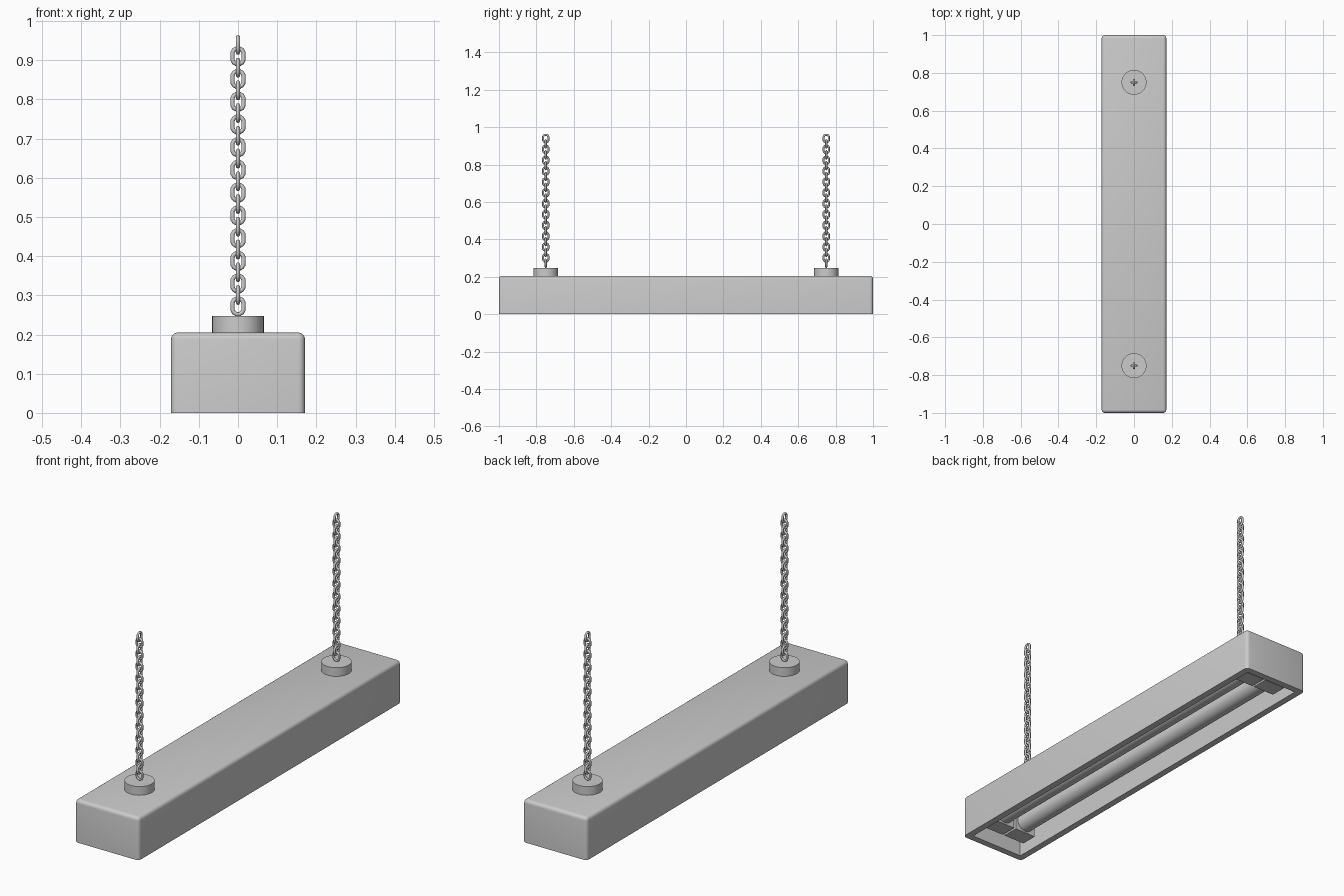
import bpy, bmesh
from math import pi, sin, cos, radians
from mathutils import Matrix, Vector

if "Cube" in bpy.data.objects:
    bpy.data.objects.remove(bpy.data.objects["Cube"])


def finish(bm, name, angle=35):
    bmesh.ops.recalc_face_normals(bm, faces=bm.faces)
    me = bpy.data.meshes.new(name)
    bm.to_mesh(me)
    bm.free()
    ob = bpy.data.objects.new(name, me)
    bpy.context.collection.objects.link(ob)
    bpy.ops.object.select_all(action='DESELECT')
    ob.select_set(True)
    bpy.context.view_layer.objects.active = ob
    bpy.ops.object.shade_smooth_by_angle(angle=radians(angle))
    return ob


def box(bm, size, loc):
    m = Matrix.Translation(loc) @ Matrix.Diagonal((*size, 1))
    return bmesh.ops.create_cube(bm, size=1, matrix=m)


def cylinder(name, radius, depth, loc, rot=None, sides=32):
    bm = bmesh.new()
    m = Matrix.Translation(loc) @ (rot or Matrix())
    bmesh.ops.create_cone(bm, cap_ends=True, segments=sides, radius1=radius,
                          radius2=radius, depth=depth, matrix=m)
    return finish(bm, name)


# Housing: box hollowed from below, rounded on its upright and top edges
W, L, H, WALL, DEPTH = 0.342, 2.0, 0.205, 0.045, 0.155
bm = bmesh.new()
box(bm, (W, L, H), (0, 0, H / 2))
outer = [e for e in bm.edges if max(v.co.z for v in e.verts) > 0.1]
bottom = min(bm.faces, key=lambda f: f.calc_center_median().z)
bmesh.ops.inset_individual(bm, faces=[bottom], thickness=WALL)
hole = bmesh.ops.extrude_discrete_faces(bm, faces=[bottom])['faces'][0]
for v in hole.verts:
    v.co.z = DEPTH
bmesh.ops.bevel(bm, geom=outer, offset=0.017, segments=4, profile=0.5,
                affect='EDGES')
finish(bm, "housing")

# Two lamp tubes with a holder at each end
TUBE_X, TUBE_Z = 0.061, 0.085
for sx, side in ((-1, "left"), (1, "right")):
    cylinder(f"tube_{side}", 0.043, 1.72, (sx * TUBE_X, 0, TUBE_Z),
             Matrix.Rotation(pi / 2, 4, 'X'))
    for sy, end in ((-1, "front"), (1, "back")):
        bm = bmesh.new()
        box(bm, (0.112, 0.08, DEPTH - 0.035),
            (sx * TUBE_X, sy * 0.88, (DEPTH + 0.035) / 2))
        finish(bm, f"tube_holder_{side}_{end}")


# One chain link: a round bar bent into a long loop
def add_link(bm, matrix, major=12, minor=8, ring=0.0145, bar=0.0055, stretch=0.006):
    rows = []
    for i in range(major):
        a = 2 * pi * (i + 0.5) / major
        shift = stretch if sin(a) > 0 else -stretch
        row = []
        for j in range(minor):
            b = 2 * pi * j / minor
            r = ring + bar * cos(b)
            p = Vector((r * cos(a), bar * sin(b), r * sin(a) + shift))
            row.append(bm.verts.new(matrix @ p))
        rows.append(row)
    for i in range(major):
        p, q = rows[i], rows[(i + 1) % major]
        for j in range(minor):
            k = (j + 1) % minor
            bm.faces.new((p[j], q[j], q[k], p[k]))


# Mounting discs and hanging chains
for sy, end in ((-1, "front"), (1, "back")):
    cylinder(f"mount_{end}", 0.066, 0.045, (0, sy * 0.75, 0.2245))
    bm = bmesh.new()
    for n in range(24):
        turn = Matrix.Rotation(pi / 2 * (n % 2), 4, 'Z')
        add_link(bm, Matrix.Translation((0, sy * 0.75, 0.272 + 0.029 * n)) @ turn)
    finish(bm, f"chain_{end}", 50)
